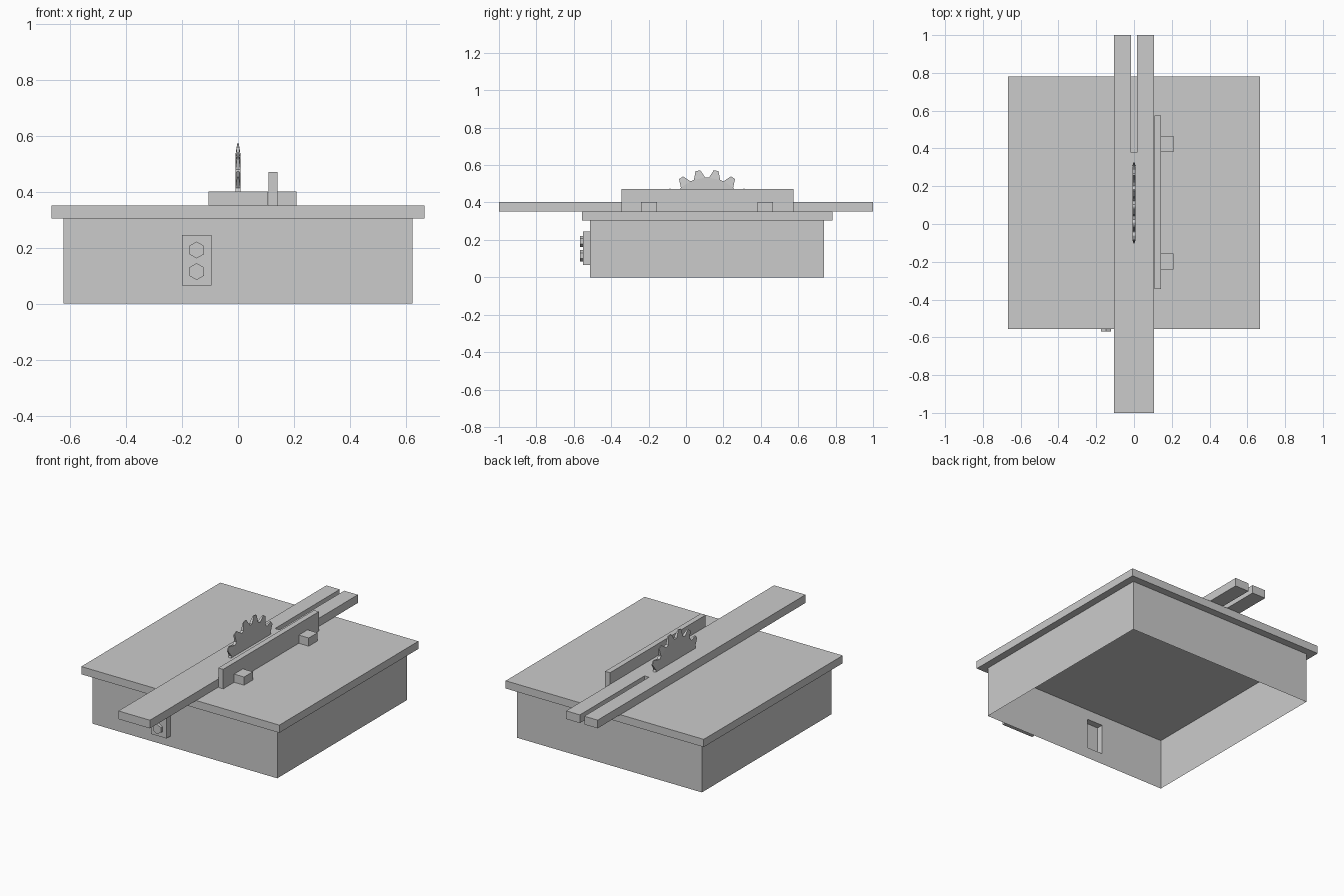
import bpy, bmesh, math

if "Cube" in bpy.data.objects:
    bpy.data.objects.remove(bpy.data.objects["Cube"])


def finish(name, bm):
    bmesh.ops.remove_doubles(bm, verts=bm.verts, dist=1e-5)
    me = bpy.data.meshes.new(name)
    bm.to_mesh(me)
    bm.free()
    ob = bpy.data.objects.new(name, me)
    bpy.context.collection.objects.link(ob)
    return ob


def face(bm, pts):
    return bm.faces.new([bm.verts.new(p) for p in pts])


def prism(name, base, offset):
    """Closed solid from a planar outline swept by an offset vector."""
    bm = bmesh.new()
    face(bm, base)
    ext = bmesh.ops.extrude_face_region(bm, geom=bm.faces[:], use_keep_orig=True)
    moved = [g for g in ext["geom"] if isinstance(g, bmesh.types.BMVert)]
    bmesh.ops.translate(bm, verts=moved, vec=offset)
    bmesh.ops.recalc_face_normals(bm, faces=bm.faces[:])
    return finish(name, bm)


def box(name, x0, x1, y0, y1, z0, z1):
    return prism(name, [(x0, y0, z0), (x1, y0, z0), (x1, y1, z0), (x0, y1, z0)],
                 (0, 0, z1 - z0))


# hollow cabinet, open underneath, with the control panel pushed out of its front
X, Y0, Y1, H = 0.623, -0.512, 0.737, 0.305
PY = -0.551
bm = bmesh.new()
xs, zs = [-X, -0.20, -0.095, X], [0, 0.065, 0.246, H]
for i in range(3):
    for j in range(3):
        a, b, c, d = xs[i], xs[i + 1], zs[j], zs[j + 1]
        y = PY if i == j == 1 else Y0
        face(bm, [(a, y, c), (b, y, c), (b, y, d), (a, y, d)])
ring = [(xs[1], zs[1]), (xs[2], zs[1]), (xs[2], zs[2]), (xs[1], zs[2])]
for k in range(4):
    (a, c), (b, d) = ring[k], ring[(k + 1) % 4]
    face(bm, [(a, Y0, c), (b, Y0, d), (b, PY, d), (a, PY, c)])
face(bm, [(X, Y0, 0), (X, Y1, 0), (X, Y1, H), (X, Y0, H)])
face(bm, [(-X, Y1, 0), (-X, Y0, 0), (-X, Y0, H), (-X, Y1, H)])
face(bm, [(X, Y1, 0), (-X, Y1, 0), (-X, Y1, H), (X, Y1, H)])
finish("cabinet", bm)

# hexagonal control buttons
for n, cz in enumerate((0.192, 0.115)):
    hexa = [(-0.148 + 0.03 * math.sin(k * math.pi / 3), PY,
             cz + 0.03 * math.cos(k * math.pi / 3)) for k in range(6)]
    prism(f"button_{n + 1}", hexa, (0, -0.017, 0))

# table top, fence and its two clamps
box("table_top", -0.667, 0.667, -0.555, 0.782, H, 0.352)
box("fence", 0.109, 0.142, -0.345, 0.575, 0.352, 0.471)
for n, y in enumerate((-0.198, 0.424)):
    box(f"fence_clamp_{n + 1}", 0.142, 0.209, y - 0.042, y + 0.042, 0.352, 0.402)

# plank, partly sawn through from its far end
K, KY = 0.015, 0.378
outline = [(-0.105, -1), (0.107, -1), (0.107, 1), (K, 1), (K, KY), (-K, KY), (-K, 1), (-0.105, 1)]
prism("plank", [(x, y, 0.352) for x, y in outline], (0, 0, 0.05))

# upper half of the saw blade: a disc with teeth tapering to thin tips
CY, CZ, R, ROOT, T, TIP = 0.1125, 0.325, 0.25, 0.208, 0.009, 0.003


def polar(x, r, deg):
    a = math.radians(deg)
    return (x, CY + r * math.sin(a), CZ + r * math.cos(a))


bm = bmesh.new()
arc = []
for k in range(8):
    m = -78.75 + 22.5 * k
    lo, hi = m - 8.5, m + 8.5
    arc += [lo, hi]
    inner = [polar(s * T, ROOT, d) for s, d in ((-1, lo), (1, lo), (1, hi), (-1, hi))]
    outer = [polar(s * TIP, R, d) for s, d in ((-1, m - 3), (1, m - 3), (1, m + 3), (-1, m + 3))]
    for i in range(4):
        j = (i + 1) % 4
        face(bm, [inner[i], inner[j], outer[j], outer[i]])
    face(bm, outer)
arc = [-90] + arc + [90]
for s in (-1, 1):
    face(bm, [polar(s * T, ROOT, d) for d in arc])
for i in range(0, len(arc), 2):          # gullet floors between teeth
    a, b = arc[i], arc[i + 1]
    face(bm, [polar(-T, ROOT, a), polar(T, ROOT, a), polar(T, ROOT, b), polar(-T, ROOT, b)])
face(bm, [polar(-T, ROOT, -90), polar(T, ROOT, -90), polar(T, ROOT, 90), polar(-T, ROOT, 90)])
bmesh.ops.remove_doubles(bm, verts=bm.verts, dist=1e-5)
bmesh.ops.recalc_face_normals(bm, faces=bm.faces[:])
finish("saw_blade", bm)
